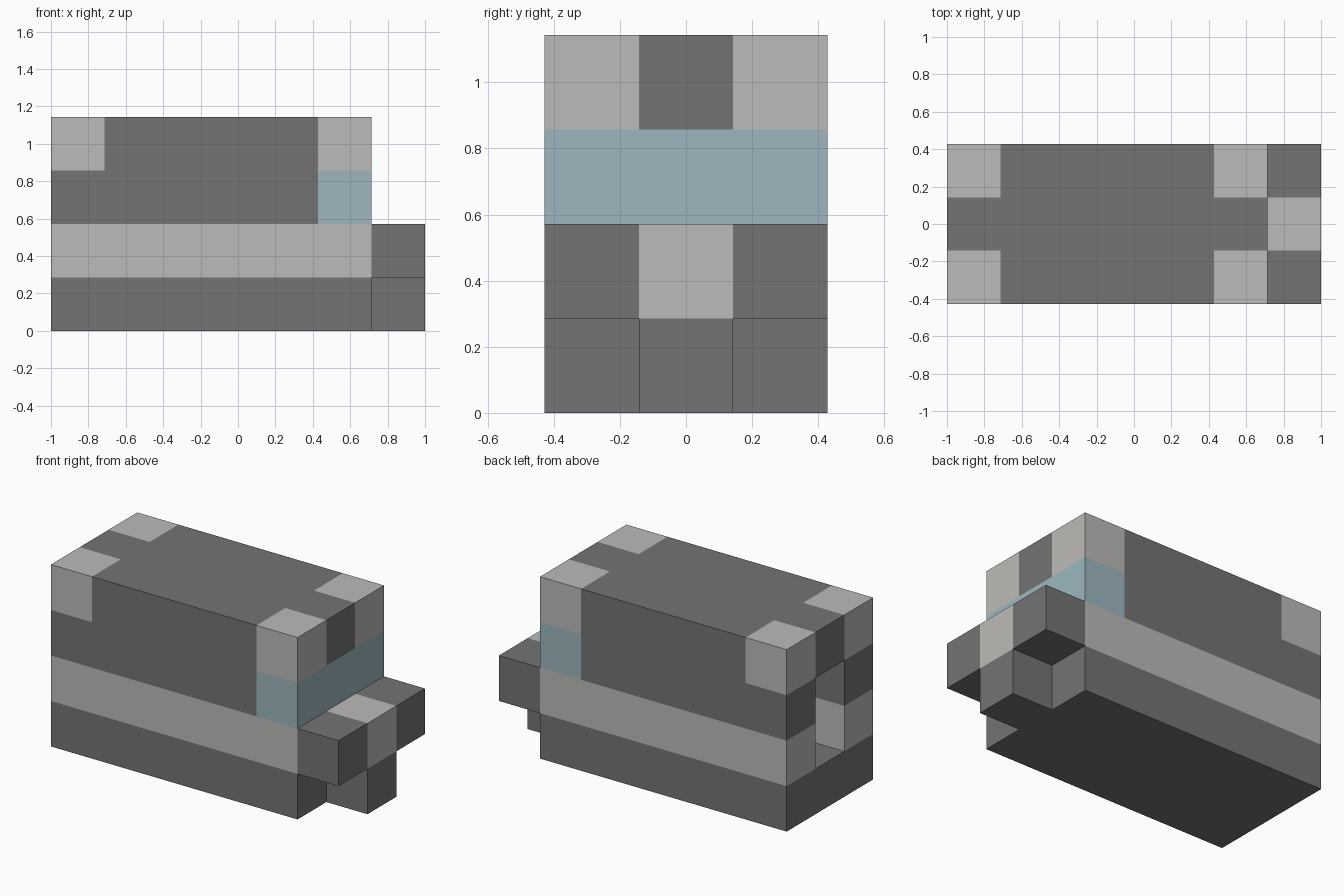
import bpy, bmesh
from mathutils import Vector
from itertools import product

U = 2 / 7                                  # size of one block
ORIGIN = Vector((-1, -1.5 * U, 0))

cube = bpy.data.objects.get("Cube")
if cube:
    bpy.data.objects.remove(cube, do_unlink=True)


def make_material(name, rgb):
    mat = bpy.data.materials.new(name)
    mat.use_nodes = True
    mat.diffuse_color = (*rgb, 1)
    bsdf = next(n for n in mat.node_tree.nodes if n.type == 'BSDF_PRINCIPLED')
    bsdf.inputs["Base Color"].default_value = (*rgb, 1)
    return mat


DARK, LIGHT, GLASS = range(3)
materials = [make_material("dark grey", (0.174, 0.174, 0.174)),
             make_material("light grey", (0.503, 0.497, 0.479)),
             make_material("pale blue glass", (0.342, 0.468, 0.521))]


def block_shell(name, cells, colour):
    """Outer skin of a set of grid blocks, coloured by a rule per block."""
    cells = set(cells)
    bm = bmesh.new()
    for cell in cells:
        for axis, side in product(range(3), (0, 1)):
            neighbour = list(cell)
            neighbour[axis] += 2 * side - 1
            if tuple(neighbour) in cells:
                continue
            corners = []
            for a, b in ((0, 0), (1, 0), (1, 1), (0, 1)):
                p = Vector(cell)
                p[axis] += side
                p[(axis + 1) % 3] += a
                p[(axis + 2) % 3] += b
                corners.append(bm.verts.new(ORIGIN + p * U))
            face = bm.faces.new(corners if side else corners[::-1])
            face.material_index = colour(cell)
    bmesh.ops.remove_doubles(bm, verts=bm.verts[:], dist=0.001)
    # merge flat neighbours of one colour into large panels
    bmesh.ops.dissolve_limit(bm, angle_limit=0.01, verts=bm.verts[:],
                             edges=bm.edges[:], delimit={'MATERIAL'})
    mesh = bpy.data.meshes.new(name)
    bm.to_mesh(mesh)
    bm.free()
    for mat in materials:
        mesh.materials.append(mat)
    obj = bpy.data.objects.new(name, mesh)
    bpy.context.collection.objects.link(obj)
    return obj


def body_colour(cell):
    x, y, z = cell
    if z == 1:
        return LIGHT                       # side band
    if z == 2 and x == 5:
        return GLASS                       # windscreen
    if z == 3 and x in (0, 5) and y != 1:
        return LIGHT                       # roof corners
    return DARK


# Main body with a doorway recessed in the rear end
doorway = {(0, 1, 1), (0, 1, 2)}
body_cells = set(product(range(6), range(3), range(4))) - doorway
block_shell("body", body_cells, body_colour)

# Nose: side blocks, centre block and the support below it
for name, y in (("nose_block_right", 0), ("nose_block_left", 2)):
    block_shell(name, [(6, y, 1)], lambda c: DARK)
block_shell("nose_centre", [(6, 1, 1)], lambda c: LIGHT)
block_shell("nose_support", [(6, 1, 0)], lambda c: DARK)
